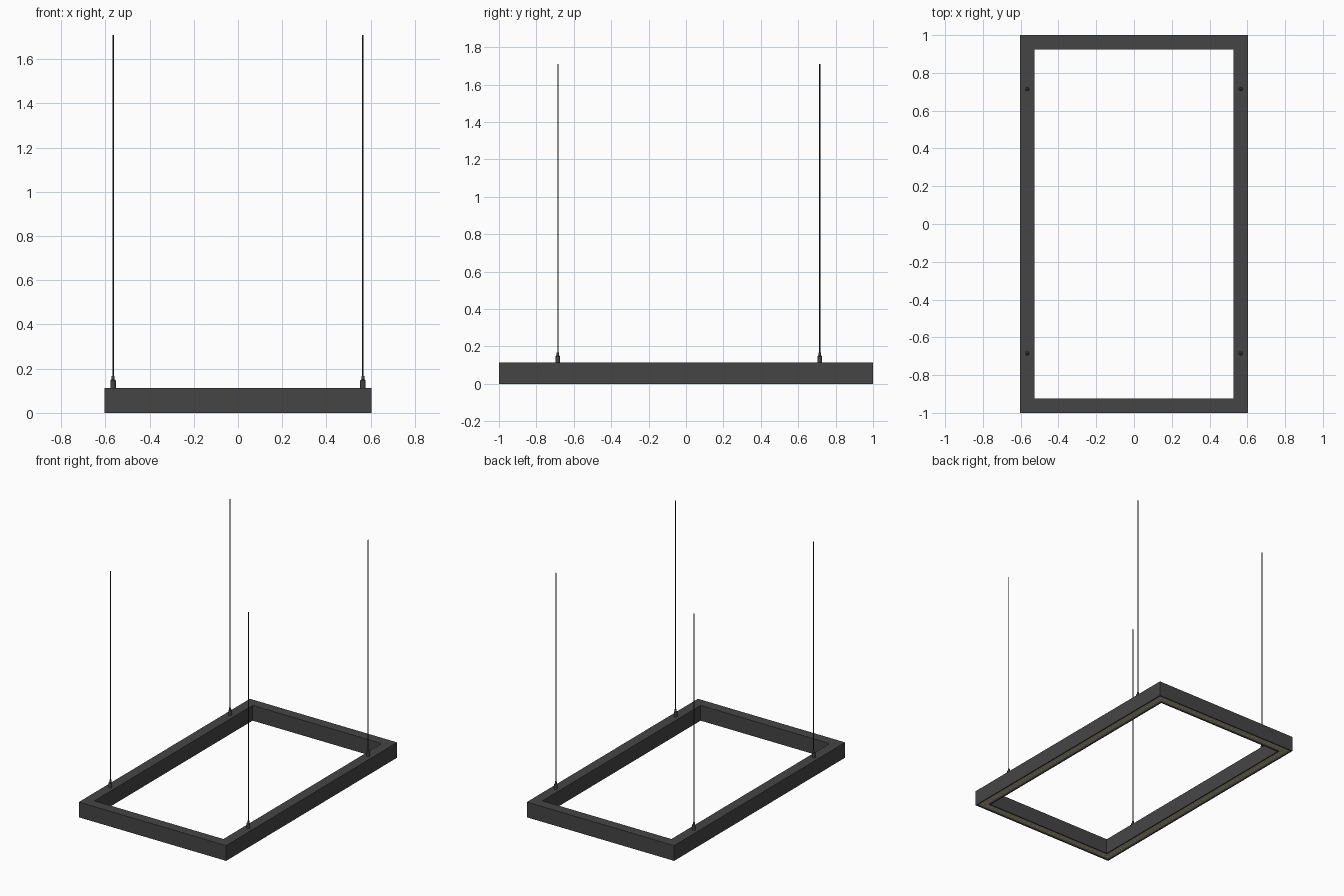
import bpy, bmesh
from mathutils import Matrix, Vector

if "Cube" in bpy.data.objects:
    bpy.data.objects.remove(bpy.data.objects["Cube"], do_unlink=True)

HX, HY, WALL, TOP = 0.603, 1.0, 0.075, 0.113   # half sizes, bar width, bar height


def material(name, rgb):
    m = bpy.data.materials.new(name)
    m.use_nodes = True
    m.diffuse_color = (*rgb, 1)
    m.node_tree.nodes["Principled BSDF"].inputs["Base Color"].default_value = (*rgb, 1)
    return m


charcoal = material("charcoal metal", (0.06, 0.06, 0.06))
black = material("black cable", (0.03, 0.03, 0.03))
cream = material("grey cream light strip", (0.42, 0.41, 0.31))
yellow = material("yellow light chip", (0.75, 0.66, 0.2))


def finish(name, bm, mat, smooth=False):
    mesh = bpy.data.meshes.new(name)
    bm.to_mesh(mesh)
    bm.free()
    mesh.materials.append(mat)
    obj = bpy.data.objects.new(name, mesh)
    bpy.context.collection.objects.link(obj)
    if smooth:
        bpy.ops.object.select_all(action="DESELECT")
        obj.select_set(True)
        bpy.context.view_layer.objects.active = obj
        bpy.ops.object.shade_smooth_by_angle(angle=0.6)


def rectangular_sweep(name, profile, mat):
    """Sweep a closed (inset, z) profile around the rectangle with mitred corners."""
    bm = bmesh.new()
    rings = []
    for inset, z in profile:
        x, y = HX - inset, HY - inset
        rings.append([bm.verts.new((sx * x, sy * y, z))
                      for sx, sy in ((-1, -1), (1, -1), (1, 1), (-1, 1))])
    for a, b in zip(rings, rings[1:] + rings[:1]):
        for i in range(4):
            j = (i + 1) % 4
            bm.faces.new((a[i], a[j], b[j], b[i]))
    bmesh.ops.recalc_face_normals(bm, faces=bm.faces)
    finish(name, bm, mat)


# Frame: bar with a shallow channel open underneath
LIP, RECESS, STRIP = 0.008, 0.012, 0.006
rectangular_sweep("frame", [(0, 0), (0, TOP), (WALL, TOP), (WALL, 0),
                            (WALL - LIP, 0), (WALL - LIP, RECESS),
                            (LIP, RECESS), (LIP, 0)], charcoal)

# Light strip filling the channel
rectangular_sweep("light_strip", [(LIP, RECESS), (LIP, STRIP),
                                  (WALL - LIP, STRIP), (WALL - LIP, RECESS)], cream)

# Flat light chips along the centre of the strip, facing down
bm = bmesh.new()
cx, cy = HX - WALL / 2, HY - WALL / 2


def chip(x, y):
    place = Matrix.Translation((x, y, STRIP - 0.001)) @ Matrix.Rotation(3.14159265, 4, "X")
    bmesh.ops.create_grid(bm, x_segments=1, y_segments=1, size=0.008, matrix=place)


nx, ny = 30, 52
for side in (-1, 1):
    for i in range(nx + 1):
        chip(-cx + 2 * cx * i / nx, side * cy)
    for i in range(1, ny):
        chip(side * cx, -cy + 2 * cy * i / ny)
finish("light_chips", bm, yellow)


def turned(name, profile, x, y, sides, mat):
    """Turn a (radius, z) profile about a vertical axis."""
    bm = bmesh.new()
    pts = [bm.verts.new((r, 0, z)) for r, z in profile]
    edges = [bm.edges.new(p) for p in zip(pts, pts[1:])]
    bmesh.ops.spin(bm, geom=pts + edges, cent=(0, 0, 0), axis=(0, 0, 1),
                   angle=6.283185307, steps=sides)
    bmesh.ops.remove_doubles(bm, verts=bm.verts, dist=0.0001)
    bmesh.ops.translate(bm, verts=bm.verts, vec=Vector((x, y, 0)))
    bmesh.ops.recalc_face_normals(bm, faces=bm.faces)
    finish(name, bm, mat, smooth=True)


# Four suspension cables with stepped grips
grip = [(0, TOP), (0.012, TOP), (0.012, 0.147), (0.007, 0.152), (0.007, 0.166), (0, 0.169)]
cable = [(0, 0.16), (0.003, 0.16), (0.003, 1.71), (0, 1.71)]
for side, x in (("right", -0.565), ("left", 0.565)):
    for end, y in (("front", -0.685), ("back", 0.715)):
        turned(f"{end}_{side}_grip", grip, x, y, 16, charcoal)
        turned(f"{end}_{side}_cable", cable, x, y, 8, black)
